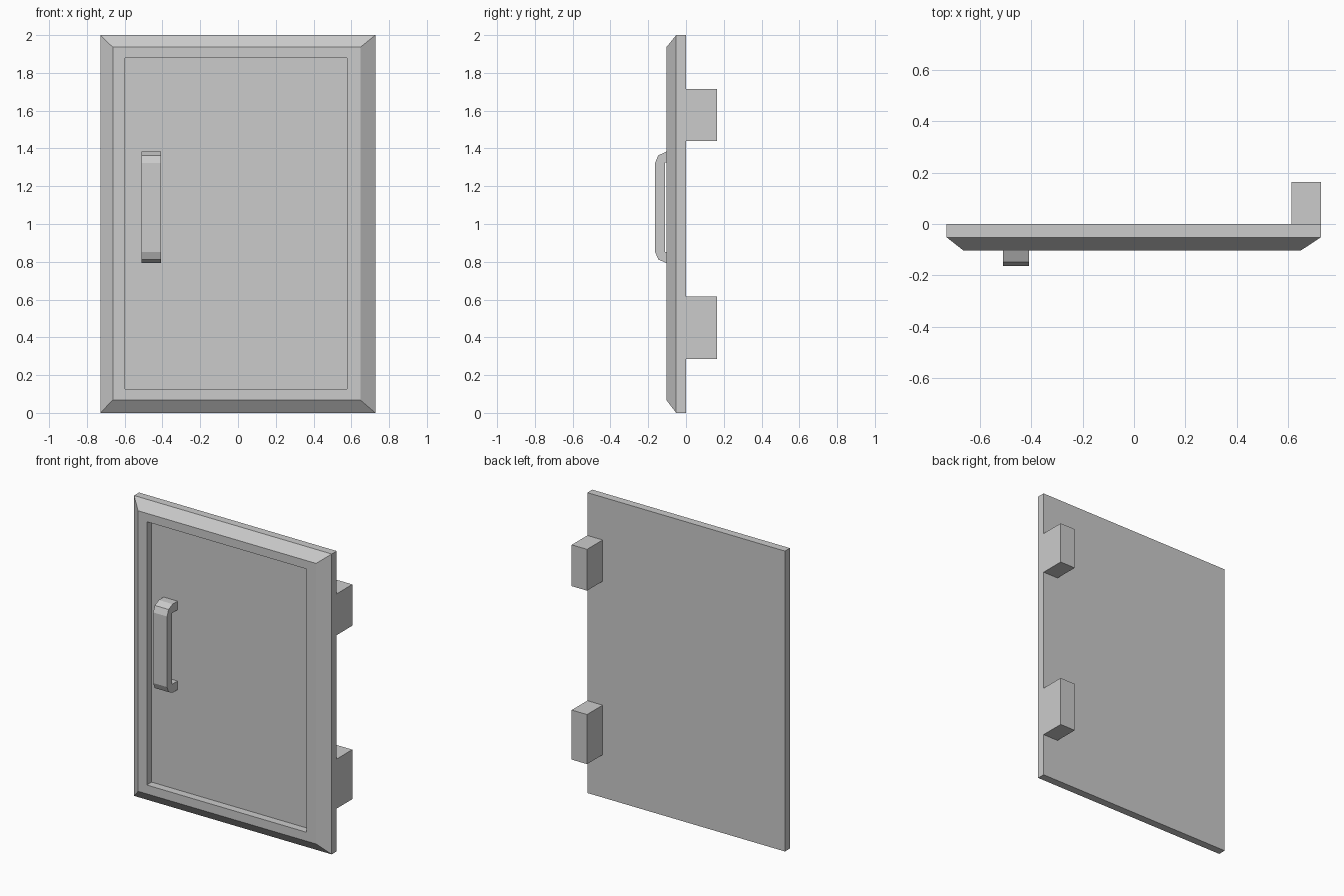
import bpy
import bmesh

if "Cube" in bpy.data.objects:
    bpy.data.objects.remove(bpy.data.objects["Cube"])


def make_object(name, bm):
    bmesh.ops.recalc_face_normals(bm, faces=bm.faces)
    mesh = bpy.data.meshes.new(name)
    bm.to_mesh(mesh)
    bm.free()
    obj = bpy.data.objects.new(name, mesh)
    bpy.context.collection.objects.link(obj)
    return obj


def lofted_rectangles(name, rings):
    """Closed solid through rectangles given as (x0, x1, z0, z1, y)."""
    bm = bmesh.new()
    loops = [[bm.verts.new(p) for p in ((x0, y, z0), (x1, y, z0), (x1, y, z1), (x0, y, z1))]
             for x0, x1, z0, z1, y in rings]
    for a, b in zip(loops, loops[1:]):
        for i in range(4):
            j = (i + 1) % 4
            bm.faces.new((a[i], a[j], b[j], b[i]))
    bm.faces.new(loops[0])
    bm.faces.new(loops[-1])
    return make_object(name, bm)


def extruded_profile(name, points, x0, x1):
    """Solid from a (y, z) outline swept along x."""
    bm = bmesh.new()
    face = bm.faces.new([bm.verts.new((x0, y, z)) for y, z in points])
    result = bmesh.ops.extrude_face_region(bm, geom=[face], use_keep_orig=True)
    verts = [v for v in result["geom"] if isinstance(v, bmesh.types.BMVert)]
    bmesh.ops.translate(bm, verts=verts, vec=(x1 - x0, 0, 0))
    return make_object(name, bm)


# Door panel: flat back, chamfered rim, recessed front
BACK, RIM, FRONT, FLOOR = 0.0, -0.052, -0.104, -0.053
lofted_rectangles("door_panel", [
    (-0.729, 0.727, 0.0, 2.0, BACK),
    (-0.729, 0.727, 0.0, 2.0, RIM),
    (-0.663, 0.648, 0.068, 1.936, FRONT),
    (-0.599, 0.578, 0.127, 1.88, FRONT),
    (-0.599, 0.578, 0.127, 1.88, FLOOR),
])

# Pull handle: half outline mirrored about its middle height
MID = 1.088
upper_outer = [(FLOOR, 0.295), (-0.105, 0.295), (-0.147, 0.275), (-0.164, 0.235)]
upper_inner = [(-0.112, 0.237), (FLOOR, 0.237)]
half = upper_outer
profile = ([(y, MID + h) for y, h in half]
           + [(y, MID - h) for y, h in reversed(half)]
           + [(y, MID - h) for y, h in reversed(upper_inner)]
           + [(y, MID + h) for y, h in upper_inner])
extruded_profile("handle", profile, -0.51, -0.408)

# Hinge blocks on the back
for name, z0, z1 in (("upper_hinge", 1.44, 1.715), ("lower_hinge", 0.285, 0.615)):
    lofted_rectangles(name, [(0.614, 0.727, z0, z1, y) for y in (BACK, 0.164)])
